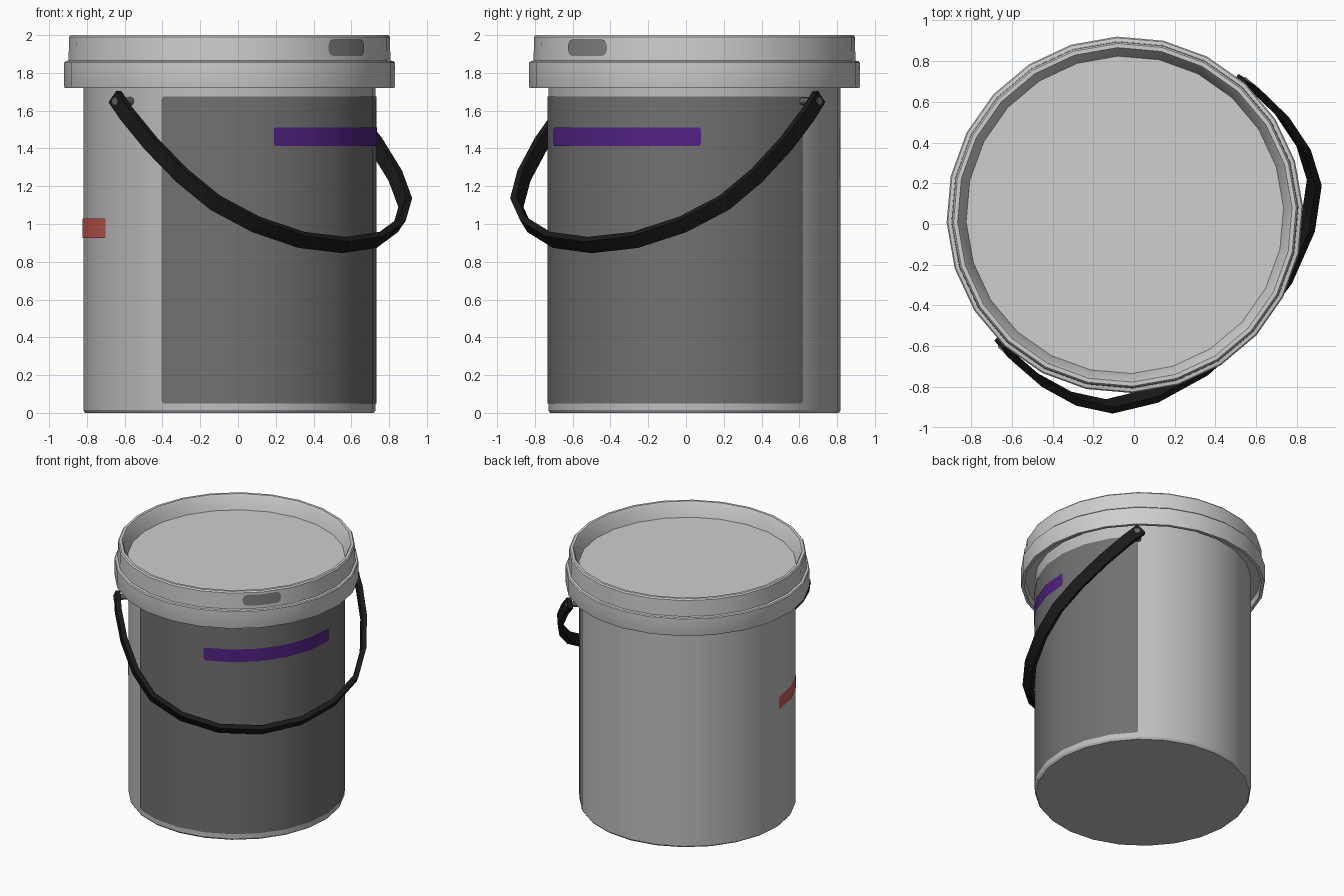
import bpy, bmesh, math
from mathutils import Vector

if "Cube" in bpy.data.objects:
    bpy.data.objects.remove(bpy.data.objects["Cube"])

CX, CY = -0.045, 0.045      # bucket axis
SIDES, TURN = 24, 2.5       # 24 sides, first corner at 2.5 degrees


def mat(name, rgb):
    m = bpy.data.materials.new(name)
    m.diffuse_color = (*rgb, 1)
    m.use_nodes = True
    m.node_tree.nodes["Principled BSDF"].inputs["Base Color"].default_value = m.diffuse_color
    return m


LID = mat("lid_white", (0.62, 0.62, 0.62))
BODY = mat("body_light_grey", (0.52, 0.52, 0.52))
LABEL = mat("label_dark_grey", (0.165, 0.165, 0.165))
PURPLE = mat("purple", (0.085, 0.016, 0.23))
RED = mat("red", (0.60, 0.11, 0.09))
TAB = mat("tab_grey", (0.22, 0.23, 0.225))
BLACK = mat("handle_black", (0.01, 0.01, 0.01))
PIN = mat("pin_grey", (0.13, 0.13, 0.13))


def polar(deg, r, z):
    a = math.radians(deg)
    return Vector((CX + r * math.cos(a), CY + r * math.sin(a), z))


def finish(bm, name, material, fix=True):
    if fix:
        bmesh.ops.recalc_face_normals(bm, faces=bm.faces)
    me = bpy.data.meshes.new(name)
    bm.to_mesh(me)
    bm.free()
    ob = bpy.data.objects.new(name, me)
    bpy.context.collection.objects.link(ob)
    me.materials.append(material)
    bpy.ops.object.select_all(action='DESELECT')
    ob.select_set(True)
    bpy.context.view_layer.objects.active = ob
    bpy.ops.object.shade_smooth_by_angle(angle=math.radians(30))
    return ob


def lathe(name, profile, material):
    """Turn (radius, z) points around the bucket axis; ends are capped."""
    bm = bmesh.new()
    rings = [[bm.verts.new(polar(TURN + 360 * i / SIDES, r, z)) for i in range(SIDES)]
             for r, z in profile]
    for a, b in zip(rings, rings[1:]):
        for i in range(SIDES):
            j = (i + 1) % SIDES
            bm.faces.new((a[i], a[j], b[j], b[i]))
    bm.faces.new(rings[0])
    bm.faces.new(rings[-1])
    return finish(bm, name, material)


def panel(name, a0, a1, z0, z1, r, corner, material):
    """Thin plate wrapped on the 24-sided wall, with rounded corners."""
    c = math.degrees(corner / r)
    cols = [(a0 + c * k / 4, k / 4) for k in range(5)]
    cols += [(a1 - c * k / 4, k / 4) for k in range(5)]
    cols += [(TURN + 15 * k, 1) for k in range(-12, 24)
             if a0 + c + 0.1 < TURN + 15 * k < a1 - c - 0.1]
    cols.sort()
    bm = bmesh.new()
    rows = []
    for a, t in cols:
        inset = corner * 0.98 * (1 - math.sqrt(1 - (1 - t) ** 2))
        off = (a - TURN) % 15 - 7.5
        rr = r * math.cos(math.radians(7.5)) / math.cos(math.radians(off))
        rows.append((bm.verts.new(polar(a, rr, z0 + inset)),
                     bm.verts.new(polar(a, rr, z1 - inset))))
    for p, q in zip(rows, rows[1:]):
        bm.faces.new((p[0], q[0], q[1], p[1]))
    return finish(bm, name, material, fix=False)


# bucket body and lid
lathe("bucket_body", [(0.765, 0), (0.775, 0.015), (0.775, 1.77)], BODY)
lathe("lid", [(0.77, 1.77), (0.845, 1.77), (0.85, 1.72), (0.873, 1.72), (0.876, 1.73),
              (0.876, 1.855), (0.87, 1.862), (0.853, 1.865), (0.85, 1.99), (0.842, 2.0),
              (0.822, 2.0), (0.812, 1.985), (0.78, 1.89)], LID)

# label, stickers and lid tab
panel("label", -117.5, 47.5, 0.05, 1.675, 0.778, 0.015, LABEL)
panel("purple_stripe", -72.5, 2.5, 1.412, 1.512, 0.782, 0.015, PURPLE)
panel("red_sticker", 182.5, 212.5, 0.925, 1.028, 0.779, 0.015, RED)
panel("lid_tab", -52, -33, 1.89, 1.976, 0.857, 0.035, TAB)

# handle: flat band hanging from the pins and resting on the front right
U = Vector((math.cos(math.radians(47.5)), math.sin(math.radians(47.5)), 0))
F = Vector((U.y, -U.x, 0))
D = (F * 0.82 + Vector((0, 0, -0.76))).normalized()
N = U.cross(D).normalized()
PIVOT = Vector((CX, CY, 1.65))
half = [(0.87, -0.035), (0.885, 0.1), (0.88, 0.33), (0.835, 0.58), (0.745, 0.79),
        (0.56, 0.96), (0.30, 1.08)]
path = half + [(0, 1.12)] + [(-c, s) for c, s in reversed(half)]
bm = bmesh.new()
rings = []
for i, (c, s) in enumerate(path):
    p, q = path[max(i - 1, 0)], path[min(i + 1, len(path) - 1)]
    tan = (U * (q[0] - p[0]) + D * (q[1] - p[1])).normalized()
    side = N.cross(tan)
    o = PIVOT + U * c + D * s
    rings.append([bm.verts.new(o + N * (0.042 * x) + side * (0.018 * y))
                  for x, y in ((-1, -1), (1, -1), (1, 1), (-1, 1))])
for a, b in zip(rings, rings[1:]):
    for i in range(4):
        j = (i + 1) % 4
        bm.faces.new((a[i], a[j], b[j], b[i]))
bm.faces.new(rings[0])
bm.faces.new(rings[-1])
finish(bm, "handle", BLACK)

# pivot pins on both sides
for k, sgn in (("back_right", 1), ("front_left", -1)):
    bm = bmesh.new()
    bmesh.ops.create_cone(bm, cap_ends=True, segments=12, radius1=0.022,
                          radius2=0.022, depth=0.14)
    rot = Vector((0, 0, 1)).rotation_difference(U * sgn).to_matrix().to_4x4()
    bm.transform(rot)
    bmesh.ops.translate(bm, verts=bm.verts, vec=PIVOT + U * sgn * 0.83)
    finish(bm, "pin_" + k, PIN)
